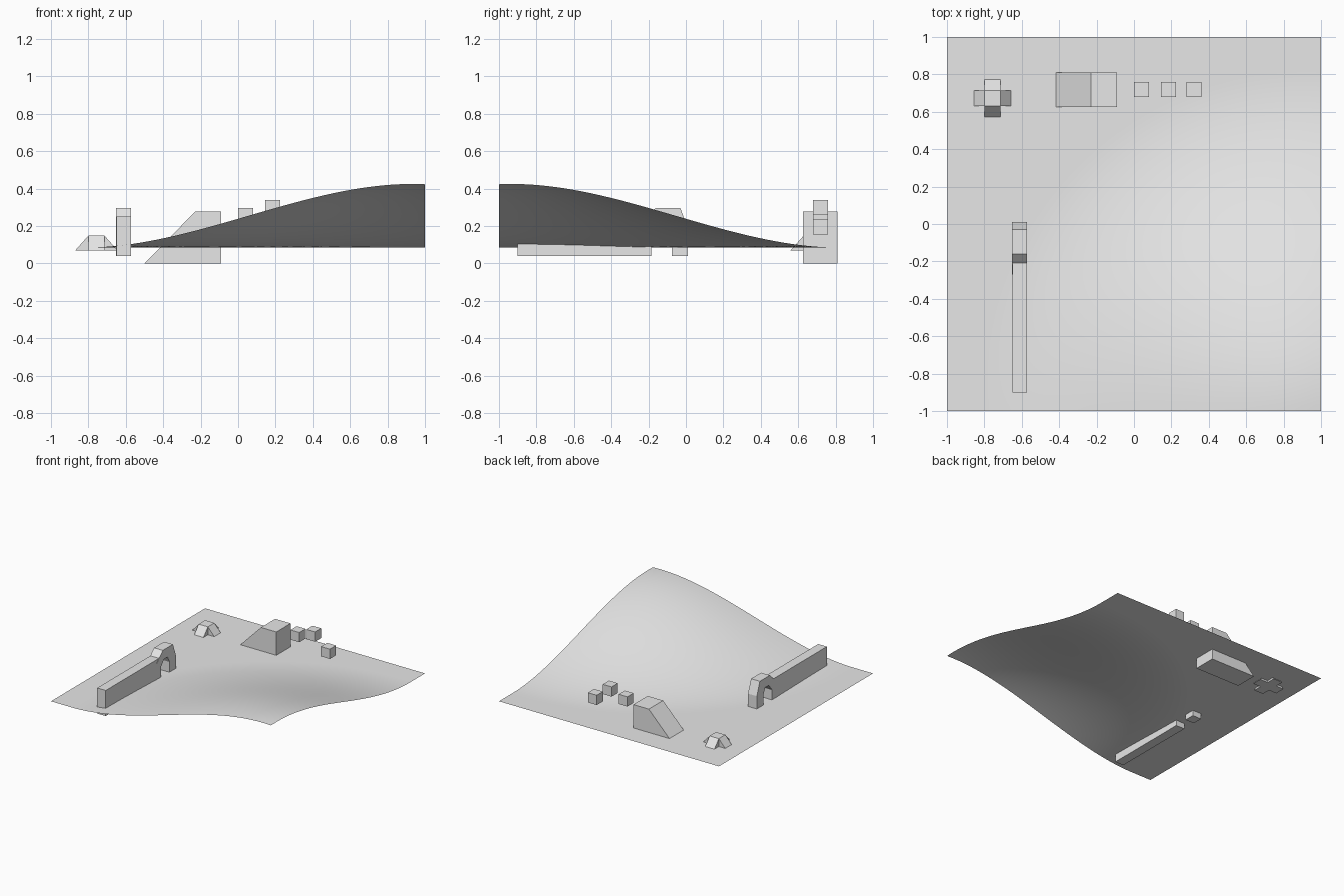
import bpy
import bmesh
from mathutils import Vector

default = bpy.data.objects.get("Cube")
if default:
    bpy.data.objects.remove(default, do_unlink=True)

grey = bpy.data.materials.new("light_grey")
grey.use_nodes = True
grey.diffuse_color = (0.8, 0.8, 0.8, 1)
grey.node_tree.nodes["Principled BSDF"].inputs["Base Color"].default_value = (0.8, 0.8, 0.8, 1)


def finish(name, bm):
    mesh = bpy.data.meshes.new(name)
    bm.to_mesh(mesh)
    bm.free()
    mesh.materials.append(grey)
    obj = bpy.data.objects.new(name, mesh)
    bpy.context.collection.objects.link(obj)
    return obj


def prism(bm, outline, axis, start, end):
    """Extrude a side outline of (across, z) points along the x or y axis."""
    def place(u, z, depth):
        return (depth, u, z) if axis == "x" else (u, depth, z)
    face = bm.faces.new([bm.verts.new(place(u, z, start)) for u, z in outline])
    ext = bmesh.ops.extrude_face_region(bm, geom=[face])
    moved = [g for g in ext["geom"] if isinstance(g, bmesh.types.BMVert)]
    shift = Vector(place(0, 0, end - start))
    bmesh.ops.translate(bm, vec=shift, verts=moved)
    bmesh.ops.recalc_face_normals(bm, faces=bm.faces)


def solid(name, outline, axis, start, end):
    bm = bmesh.new()
    prism(bm, outline, axis, start, end)
    return finish(name, bm)


def rect(u0, u1, z0, z1):
    return [(u0, z0), (u1, z0), (u1, z1), (u0, z1)]


# Ground sheet with a smooth hill rising at one corner
bm = bmesh.new()
bmesh.ops.create_grid(bm, x_segments=64, y_segments=64, size=1)
peak = Vector((0.93, -0.93))
for v in bm.verts:
    t = max(0, 1 - (v.co.xy - peak).length / 1.75)
    v.co.z = 0.085 + 0.34 * t * t * (3 - 2 * t)
for f in bm.faces:
    f.smooth = True
finish("ground", bm)

# Wall and the arch at its end
solid("wall", rect(-0.9, -0.205, 0.04, 0.25), "x", -0.65, -0.572)
arch = [(-0.27, 0.04), (-0.27, 0.19), (-0.16, 0.297), (-0.03, 0.297), (0.01, 0.19), (0.01, 0.04),
        (-0.075, 0.04), (-0.075, 0.17), (-0.1, 0.22), (-0.145, 0.22), (-0.185, 0.17), (-0.185, 0.04)]
solid("arch", arch, "x", -0.651, -0.571)

# Large ramp block
solid("ramp", [(-0.5, 0), (-0.09, 0), (-0.09, 0.277), (-0.23, 0.277)], "y", 0.625, 0.81)

# Floating step cubes
for i, (x, z) in enumerate([(0, 0.217), (0.145, 0.26), (0.28, 0.155)]):
    solid(f"step_cube_{i + 1}", rect(x, x + 0.08, z, z + 0.08), "y", 0.68, 0.76)

# Four-way ramp: a block with a wedge on each side
cx, cy, h, reach = -0.757, 0.672, 0.042, 0.113
solid("four_way_block", rect(cx - h, cx + h, 0.07, 0.15), "y", cy - h, cy + h)
for name, axis, sign in [("left", "y", 1), ("right", "y", -1), ("back", "x", 1), ("front", "x", -1)]:
    along, across = (cx, cy) if axis == "y" else (cy, cx)
    wedge = [(along + sign * h, 0.07), (along + sign * reach, 0.07), (along + sign * h, 0.15)]
    solid(f"four_way_wedge_{name}", wedge, axis, across - h, across + h)
